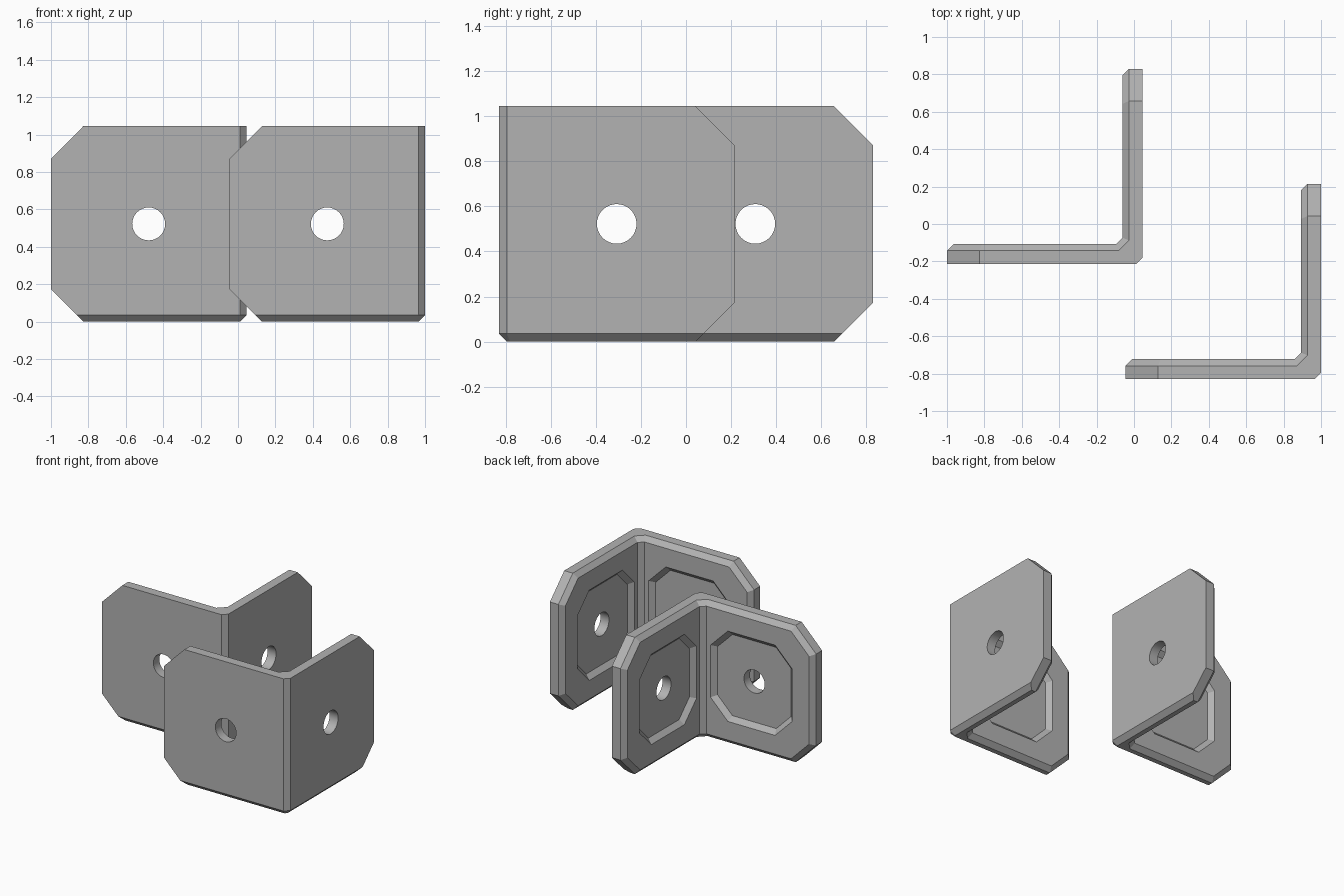
import bpy, bmesh, math
from mathutils import Vector

if "Cube" in bpy.data.objects:
    bpy.data.objects.remove(bpy.data.objects["Cube"])

L, T, H = 1.045, 0.107, 1.045      # leg length, plate thickness, height
C = 0.035                          # chamfer size
CUT = 0.173                        # clipped plate corners
MID = L / 2                        # centre of each plate
CORNERS = {"back_bracket": (0.045, -0.215), "front_bracket": (1.0, -0.83)}

steel = bpy.data.materials.new("grey metal")
steel.diffuse_color = (0.45, 0.45, 0.45, 1)
steel.use_nodes = True
steel.node_tree.nodes["Principled BSDF"].inputs["Base Color"].default_value = steel.diffuse_color


def link(name, bm):
    bmesh.ops.recalc_face_normals(bm, faces=bm.faces[:])
    me = bpy.data.meshes.new(name)
    bm.to_mesh(me)
    bm.free()
    ob = bpy.data.objects.new(name, me)
    bpy.context.collection.objects.link(ob)
    return ob


def bracket_body():
    """Chamfered L-shaped plate, outer corner at the origin, legs along -x and +y."""
    bm = bmesh.new()
    plan = [(C, 0), (L, 0), (L, T), (T + C, T), (T, T + C), (T, L), (0, L), (0, C)]
    base = bm.faces.new([bm.verts.new((-p, q, 0)) for p, q in plan])
    ext = bmesh.ops.extrude_face_region(bm, geom=[base])["geom"]
    bmesh.ops.translate(bm, vec=(0, 0, H), verts=[g for g in ext if isinstance(g, bmesh.types.BMVert)])
    # clip the corners at both leg ends
    for out in (Vector((-1, 0, 0)), Vector((0, 1, 0))):
        for z, s in ((0, -1), (H, 1)):
            bmesh.ops.bisect_plane(bm, geom=bm.verts[:] + bm.edges[:] + bm.faces[:], dist=1e-5,
                                   plane_co=out * (L - CUT) + Vector((0, 0, z)),
                                   plane_no=out + Vector((0, 0, s)), clear_outer=True)
            bmesh.ops.holes_fill(bm, edges=[e for e in bm.edges if e.is_boundary], sides=0)
    bmesh.ops.recalc_face_normals(bm, faces=bm.faces[:])

    # chamfer the inner rim all round and the outer bottom edge
    def near(v, d):
        return abs(min(-v.co.x, v.co.y) - d) < 1e-4

    def chamfered(e):
        a, b = e.verts
        if near(a, T) and near(b, T):
            bend = max(-a.co.x, a.co.y) < L / 2 and abs(a.co.z - b.co.z) > 0.5
            return not bend
        return near(a, 0) and near(b, 0) and max(a.co.z, b.co.z) < 1e-4

    bmesh.ops.bevel(bm, geom=[e for e in bm.edges if chamfered(e)], offset=C,
                    offset_type='OFFSET', segments=1, profile=0.5, affect='EDGES')
    return link("bracket_body", bm)


def loft(name, rings, swap):
    """Closed solid through (depth, outline) rings on one leg; swap selects the other leg."""
    bm = bmesh.new()
    loops = []
    for w, pts in rings:
        loops.append([bm.verts.new((-w, u, z) if swap else (-u, w, z)) for u, z in pts])
    n = len(loops[0])
    for a, b in zip(loops, loops[1:]):
        for i in range(n):
            j = (i + 1) % n
            bm.faces.new((a[i], a[j], b[j], b[i]))
    bm.faces.new(loops[0])
    bm.faces.new(loops[-1])
    ob = link(name, bm)
    ob.hide_render = True
    return ob


def octagon(h, k):
    quarter = [(h, k), (k, h), (-k, h), (-h, k), (-h, -k), (-k, -h), (k, -h), (h, -k)]
    return [(MID + u, H / 2 + z) for u, z in quarter]


def circle(r, n=32):
    return [(MID + r * math.cos(i * math.tau / n), H / 2 + r * math.sin(i * math.tau / n)) for i in range(n)]


body = bracket_body()
cutters = []
for swap in (False, True):
    # shallow octagonal pocket with sloped walls on the inner face
    cutters.append(loft("pocket_cutter", [(T - C, octagon(0.31, 0.185)),
                                          (T + 0.01, octagon(0.355, 0.204))], swap))
    # screw hole
    cutters.append(loft("hole_cutter", [(-0.05, circle(0.088)), (T + 0.05, circle(0.088))], swap))
for c in cutters:
    mod = body.modifiers.new("cut", 'BOOLEAN')
    mod.operation, mod.solver, mod.object = 'DIFFERENCE', 'EXACT', c

bpy.context.view_layer.update()
mesh = bpy.data.meshes.new_from_object(body.evaluated_get(bpy.context.evaluated_depsgraph_get()))
mesh.materials.clear()
mesh.materials.append(steel)
for ob in [body] + cutters:
    bpy.data.objects.remove(ob)

# two identical brackets
for name, (x, y) in CORNERS.items():
    ob = bpy.data.objects.new(name, mesh.copy())
    ob.location = (x, y, 0)
    bpy.context.collection.objects.link(ob)
    bpy.ops.object.select_all(action='DESELECT')
    ob.select_set(True)
    bpy.context.view_layer.objects.active = ob
    bpy.ops.object.shade_smooth_by_angle(angle=math.radians(20))
